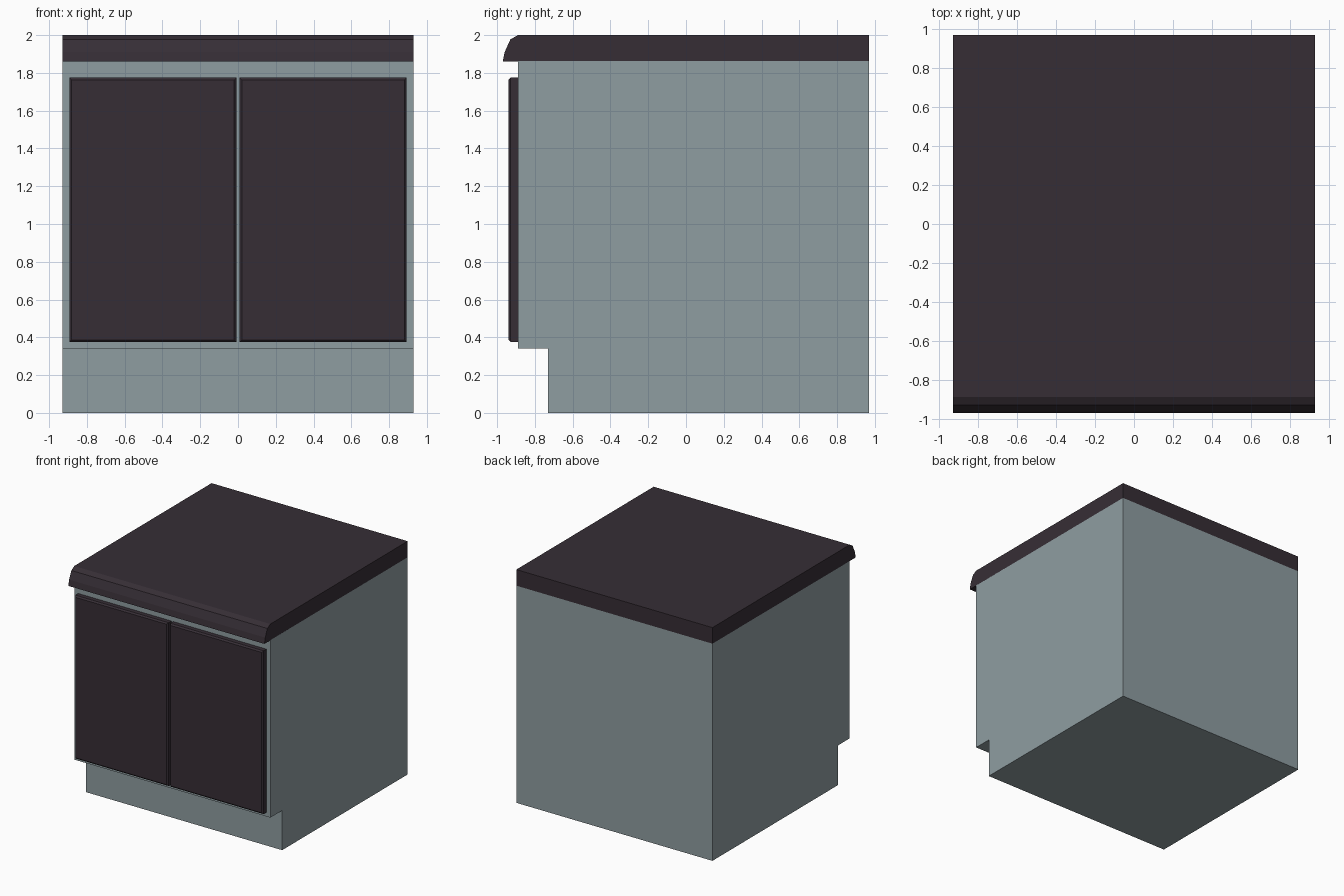
import bpy, bmesh

if "Cube" in bpy.data.objects:
    bpy.data.objects.remove(bpy.data.objects["Cube"])


def material(name, rgb):
    m = bpy.data.materials.new(name)
    m.diffuse_color = (*rgb, 1.0)
    m.use_nodes = True
    m.node_tree.nodes["Principled BSDF"].inputs["Base Color"].default_value = m.diffuse_color
    return m


grey = material("blue_grey_paint", (0.275, 0.338, 0.358))
dark = material("dark_plum", (0.037, 0.027, 0.036))


def finish(name, bm, mat):
    bmesh.ops.recalc_face_normals(bm, faces=bm.faces)
    mesh = bpy.data.meshes.new(name)
    bm.to_mesh(mesh)
    bm.free()
    mesh.materials.append(mat)
    obj = bpy.data.objects.new(name, mesh)
    bpy.context.collection.objects.link(obj)
    return obj


def extrude_profile(name, points, half_width, mat):
    """Side profile in (y, z), extruded across x."""
    bm = bmesh.new()
    face = bm.faces.new([bm.verts.new((-half_width, y, z)) for y, z in points])
    ext = bmesh.ops.extrude_face_region(bm, geom=[face])
    verts = [v for v in ext["geom"] if isinstance(v, bmesh.types.BMVert)]
    bmesh.ops.translate(bm, verts=verts, vec=(2 * half_width, 0, 0))
    return finish(name, bm, mat)


# Cabinet body with toe kick recess
extrude_profile("cabinet_body", [
    (-0.73, 0), (0.97, 0), (0.97, 1.862), (-0.89, 1.862),
    (-0.89, 0.34), (-0.73, 0.34)], 0.93, grey)

# Countertop with rounded, overhanging front edge
extrude_profile("countertop", [
    (-0.97, 1.86), (0.97, 1.862), (0.97, 2.0), (-0.89, 2.0),
    (-0.93, 1.977), (-0.96, 1.91)], 0.93, dark)


# Doors with chamfered front edges
def door(name, x0, x1, z0=0.375, z1=1.775, back=-0.888, front=-0.94, c=0.012):
    bm = bmesh.new()
    rings = []
    for y, i in ((back, 0), (front + c, 0), (front, c)):
        rings.append([bm.verts.new(p) for p in (
            (x0 + i, y, z0 + i), (x1 - i, y, z0 + i),
            (x1 - i, y, z1 - i), (x0 + i, y, z1 - i))])
    for a, b in zip(rings, rings[1:]):
        for k in range(4):
            n = (k + 1) % 4
            bm.faces.new((a[k], a[n], b[n], b[k]))
    bm.faces.new(rings[0])
    bm.faces.new(rings[-1])
    return finish(name, bm, dark)


door("left_door", -0.893, -0.008)
door("right_door", 0.008, 0.893)
